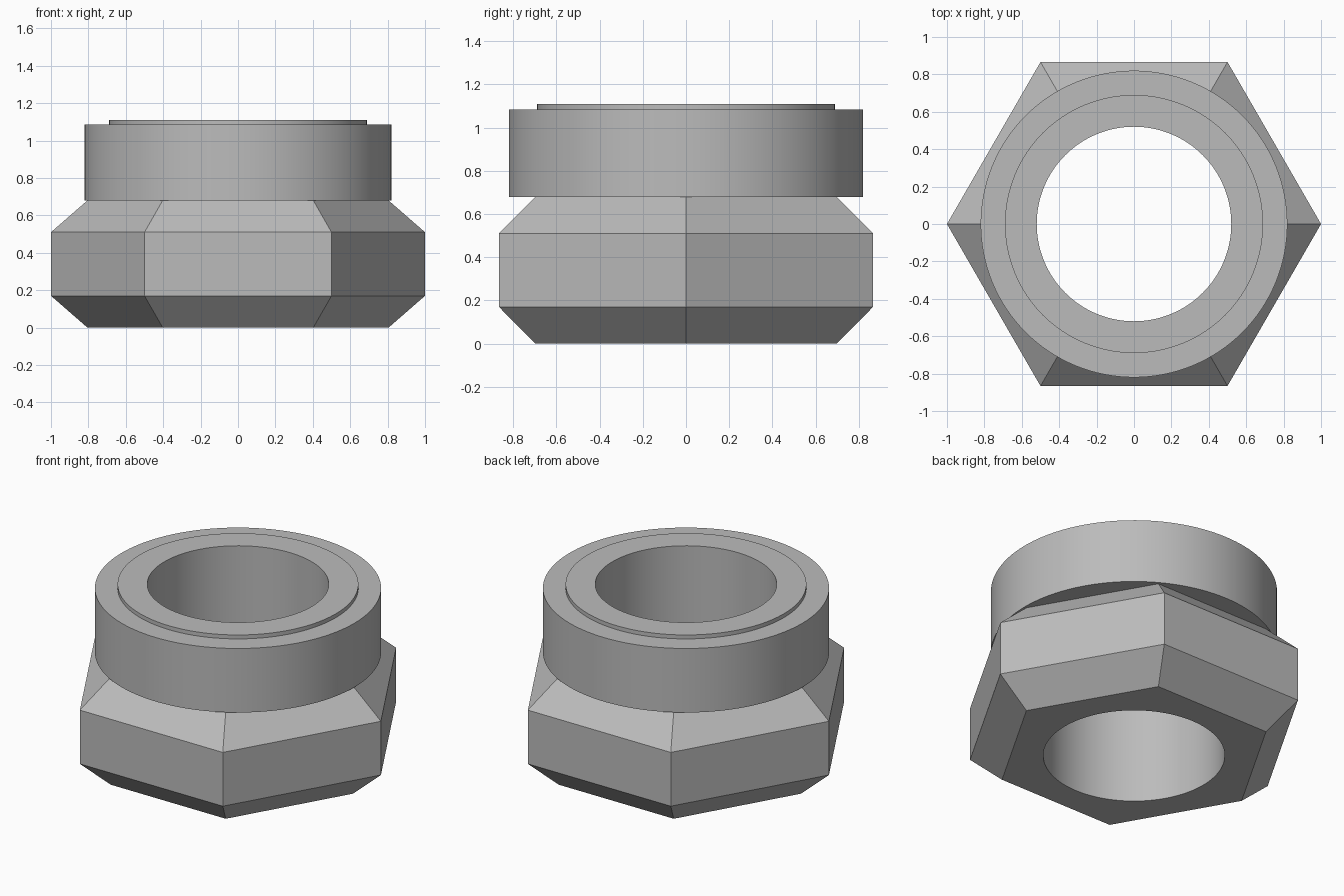
import bpy
import bmesh
from math import cos, sin, radians, tau

cube = bpy.data.objects.get("Cube")
if cube:
    bpy.data.objects.remove(cube, do_unlink=True)

BORE_RADIUS = 0.52
ROUND_SIDES = 128

steel = bpy.data.materials.new("grey_steel")
steel.use_nodes = True
GREY = (0.5, 0.5, 0.5, 1.0)
steel.diffuse_color = GREY
steel.node_tree.nodes["Principled BSDF"].inputs["Base Color"].default_value = GREY


def turned_solid(name, sides, profile):
    """Closed solid from (radius, height) rings, listed bottom to top."""
    bm = bmesh.new()
    rings = [[bm.verts.new((r * cos(tau * i / sides), r * sin(tau * i / sides), z))
              for i in range(sides)] for r, z in profile]
    for low, high in zip(rings, rings[1:]):
        for i in range(sides):
            j = (i + 1) % sides
            bm.faces.new((low[i], low[j], high[j], high[i]))
    bm.faces.new(rings[0][::-1])
    bm.faces.new(rings[-1])
    mesh = bpy.data.meshes.new(name)
    bm.to_mesh(mesh)
    bm.free()
    mesh.materials.append(steel)
    obj = bpy.data.objects.new(name, mesh)
    bpy.context.collection.objects.link(obj)
    return obj


# Six-sided wrench body, chamfered above and below
hex_body = turned_solid("hex_body", 6,
                        [(0.805, 0), (1, 0.17), (1, 0.51), (0.805, 0.68)])

# Round collar with a slightly raised sealing lip
collar = turned_solid("collar", ROUND_SIDES,
                      [(0.82, 0.68), (0.82, 1.085), (0.69, 1.085), (0.69, 1.11)])

# Through bore shared by both parts
cutter = turned_solid("bore_cutter", ROUND_SIDES,
                      [(BORE_RADIUS, -0.2), (BORE_RADIUS, 1.4)])
cutter.hide_render = True

for part in (hex_body, collar):
    bpy.ops.object.select_all(action='DESELECT')
    part.select_set(True)
    bpy.context.view_layer.objects.active = part
    bore = part.modifiers.new("bore", 'BOOLEAN')
    bore.operation = 'DIFFERENCE'
    bore.solver = 'EXACT'
    bore.object = cutter
    bpy.ops.object.modifier_apply(modifier=bore.name)
    bpy.ops.object.shade_smooth_by_angle(angle=radians(30))

bpy.data.objects.remove(cutter, do_unlink=True)
